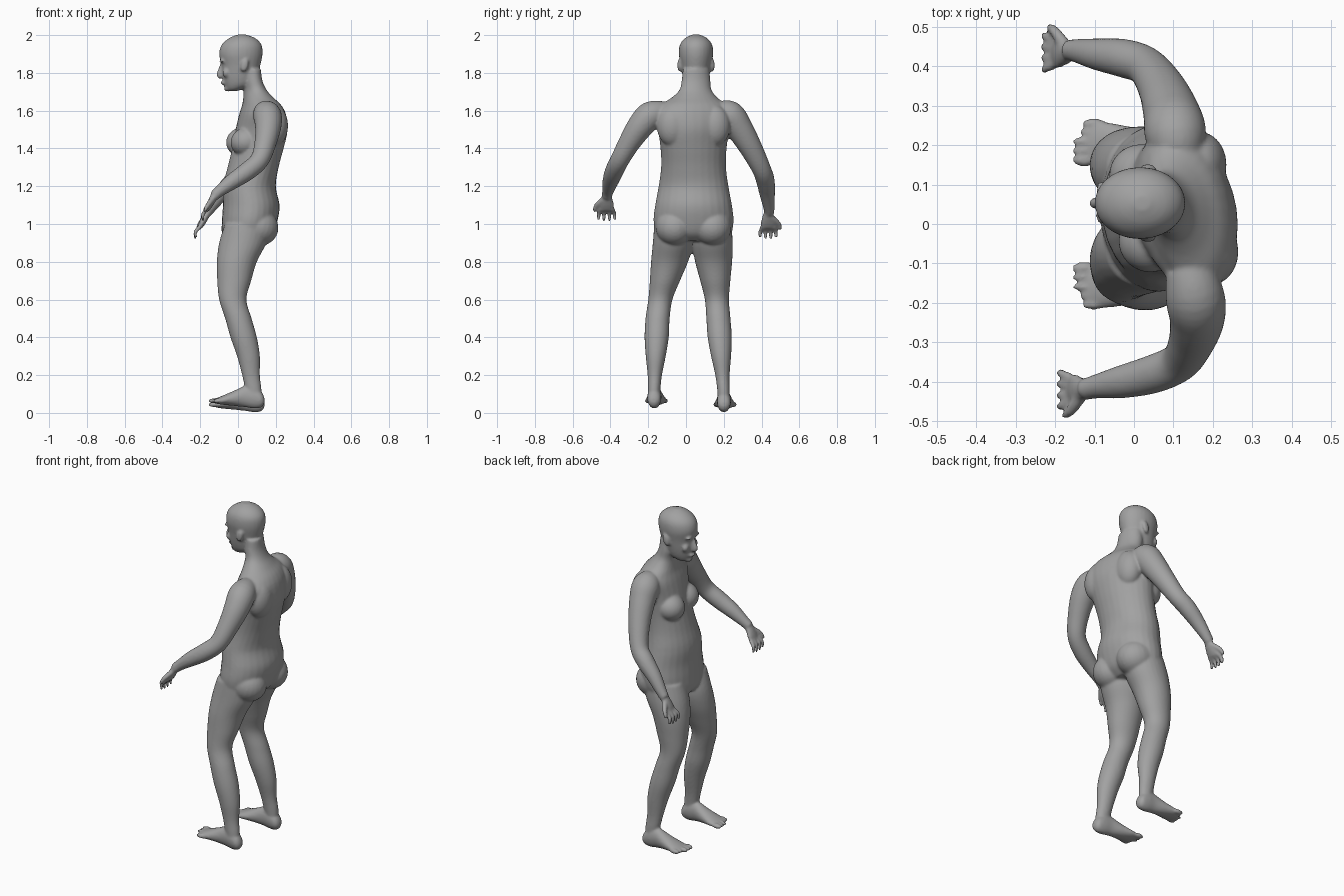
import bpy
import bmesh
from math import sin, cos, pi
from mathutils import Vector, Matrix

cube = bpy.data.objects.get("Cube")
if cube:
    bpy.data.objects.remove(cube, do_unlink=True)

skin = bpy.data.materials.new("plain_grey")
skin.use_nodes = True
grey = (0.36, 0.36, 0.36, 1)
skin.diffuse_color = grey
skin.node_tree.nodes["Principled BSDF"].inputs["Base Color"].default_value = grey

X, Y, Z = Vector((1, 0, 0)), Vector((0, 1, 0)), Vector((0, 0, 1))
SIDES = 28
parts = []


def finish(bm, name):
    bmesh.ops.recalc_face_normals(bm, faces=bm.faces)
    mesh = bpy.data.meshes.new(name)
    bm.to_mesh(mesh)
    bm.free()
    mesh.materials.append(skin)
    obj = bpy.data.objects.new(name, mesh)
    bpy.context.collection.objects.link(obj)
    parts.append(obj)
    return obj


def smooth_rows(rows, steps=5):
    """Catmull-Rom interpolation of every column."""
    out = []
    last = len(rows) - 1
    for i in range(last):
        quad = zip(rows[max(i - 1, 0)], rows[i], rows[i + 1], rows[min(i + 2, last)])
        quad = list(quad)
        for k in range(steps):
            t = k / steps
            out.append([b + (c - a) * t / 2 + (a - 2.5 * b + 2 * c - d / 2) * t * t
                        + (1.5 * (b - c) + (d - a) / 2) * t ** 3 for a, b, c, d in quad])
    out.append(list(rows[-1]))
    return out


def skin_rings(name, rings):
    """Closed skin over (centre, axis_u, axis_v) ellipses."""
    bm = bmesh.new()
    loops = []
    for centre, u, v in rings:
        angles = [2 * pi * k / SIDES for k in range(SIDES)]
        loops.append([bm.verts.new(centre + u * cos(a) + v * sin(a)) for a in angles])
    for low, high in zip(loops, loops[1:]):
        for k in range(SIDES):
            n = (k + 1) % SIDES
            bm.faces.new((low[k], low[n], high[n], high[k]))
    bm.faces.new(loops[0])
    bm.faces.new(loops[-1])
    return finish(bm, name)


def column(name, rows, yaw=lambda z: 0):
    """Horizontal rings from rows of z, front x, back x, half width, centre y."""
    rings = []
    for z, front, back, half, cy in smooth_rows(rows):
        u = X * (back - front) / 2
        v = Y * half + X * half * yaw(z)
        rings.append((Vector(((front + back) / 2, cy, z)), u, v))
    return skin_rings(name, rings)


def tube(name, rows):
    """Round limb from rows of x, y, z, radius."""
    rows = smooth_rows(rows)
    points = [Vector(r[:3]) for r in rows]
    rings = []
    for i, p in enumerate(points):
        d = (points[min(i + 1, len(points) - 1)] - points[max(i - 1, 0)]).normalized()
        u = d.cross(Vector((0.3, 0.9, 0.1))).normalized()
        rings.append((p, u * rows[i][3], d.cross(u) * rows[i][3]))
    return skin_rings(name, rings)


def blob(name, centre, radii, tilt=0):
    """Ellipsoid, tilted about y."""
    bm = bmesh.new()
    matrix = (Matrix.Translation(centre) @ Matrix.Rotation(tilt, 4, "Y")
              @ Matrix.Diagonal((*radii, 1)))
    bmesh.ops.create_uvsphere(bm, u_segments=24, v_segments=16, radius=1, matrix=matrix)
    return finish(bm, name)


# Torso and neck, shoulders turned a little
column("torso", [
    (.91, -.06, .14, .16, .04), (.95, -.085, .185, .2, .04), (1.02, -.085, .21, .212, .04),
    (1.1, -.08, .22, .203, .04), (1.2, -.08, .2, .185, .04), (1.3, -.055, .215, .172, .04),
    (1.4, -.03, .24, .175, .04), (1.5, -.01, .26, .19, .04), (1.58, .01, .25, .21, .035),
    (1.63, .025, .225, .175, .04), (1.67, .03, .185, .12, .045), (1.71, .03, .15, .085, .05),
    (1.76, .02, .128, .076, .053), (1.82, .02, .12, .07, .053),
], yaw=lambda z: -.15 * min(max((z - 1.2) * 4, 0), 1))

# Head and face
column("head", [
    (1.703, -.05, -.01, .02, .053), (1.715, -.062, .03, .04, .053), (1.74, -.073, .08, .058, .053),
    (1.78, -.082, .1, .07, .053), (1.84, -.088, .118, .081, .053), (1.9, -.1, .13, .091, .053),
    (1.95, -.086, .124, .085, .053), (1.985, -.045, .09, .057, .053), (2.003, 0, .04, .018, .053),
])
tube("nose", [(-.082, .053, 1.855, .009), (-.092, .053, 1.82, .012), (-.099, .053, 1.79, .015),
              (-.088, .053, 1.778, .014)])
blob("lips", (-.078, .053, 1.748), (.014, .024, .012))
blob("chin", (-.055, .053, 1.718), (.02, .025, .017))
for s in (-1, 1):
    blob("ear", (.035, .053 + s * .087, 1.84), (.02, .012, .036), .25)
    blob("brow", (-.084, .053 + s * .032, 1.862), (.014, .024, .008))
    blob("cheek", (-.062, .053 + s * .04, 1.8), (.02, .022, .025))

# Paired trunk volumes
for s in (-1, 1):
    blob("breast", (.03 - s * .012, .04 + s * .083, 1.435), (.082, .08, .075), -.3)
    blob("buttock", (.105, .04 + s * .1, .985), (.11, .102, .1), .3)
    blob("shoulder_blade", (.18 - s * .015, .04 + s * .11, 1.52), (.07, .085, .11))

# Arms
tube("right_arm", [
    (.14, -.11, 1.59, .06), (.155, -.185, 1.575, .075), (.16, -.24, 1.52, .07),
    (.145, -.3, 1.43, .058), (.115, -.35, 1.34, .05), (.05, -.38, 1.28, .049),
    (-.03, -.4, 1.225, .042), (-.1, -.413, 1.172, .03), (-.125, -.42, 1.15, .028)])
tube("left_arm", [
    (.11, .17, 1.59, .06), (.105, .23, 1.575, .078), (.095, .28, 1.51, .072),
    (.07, .345, 1.4, .06), (.03, .4, 1.29, .05), (-.025, .42, 1.23, .049),
    (-.09, .43, 1.16, .041), (-.15, .44, 1.08, .029), (-.165, .44, 1.06, .027)])


# Hands: palm, four fingers and a thumb
def hand(side, wrist, s):
    w = Vector(wrist)
    axis = Vector((-.4, 0, -.8)).normalized()
    across = Y * s
    flat = axis.cross(Y)
    palm = [(0, .026, .02), (.03, .034, .019), (.06, .041, .016), (.085, .036, .011)]
    skin_rings(side + "_palm", [(w + axis * d, across * a, flat * t)
                                for d, a, t in smooth_rows(palm)])
    for i in range(4):
        fan = i - 1.5
        root = w + axis * .075 + across * fan * .02
        knuckle = root + axis * .035 + across * fan * .008 - X * .012
        tip = knuckle + axis * (.045 - .007 * abs(fan)) + X * .02
        tube(side + "_finger", [(*root, .0115), (*knuckle, .0105), (*tip, .0075)])
    base = w + axis * .025 - across * .02
    joint = base + axis * .035 - across * .035 - X * .01
    tip = joint + axis * .035 - across * .012
    tube(side + "_thumb", [(*base, .016), (*joint, .013), (*tip, .008)])


hand("right", (-.125, -.42, 1.15), 1)
hand("left", (-.165, .435, 1.055), -1)


# Legs and feet
def leg(side, s, hip, knee, ankle, toe, lift):
    def line(z):
        if z > .55:
            return knee + (hip - knee) * min((z - .55) / .3, 1.1)
        return ankle + (knee - ankle) * max(z - .1, 0) / .45

    shape = [(.06, .06, .125, .03), (.12, .04, .125, .033), (.2, .022, .116, .038),
             (.3, -.005, .116, .053), (.4, -.04, .1, .064), (.5, -.068, .072, .064),
             (.6, -.1, .045, .064), (.7, -.11, .07, .08), (.8, -.112, .1, .098),
             (.9, -.1, .15, .108), (1, -.07, .17, .1)]
    column(side + "_leg", [(*row, line(row[0])) for row in shape])

    foot = [(.14, .03, .06, .016), (.125, .01, .09, .032), (.09, .003, .12, .037),
            (.04, .01, .125, .037), (-.02, .017, .098, .046), (-.08, .023, .072, .056),
            (-.115, .029, .058, .053), (-.128, .034, .05, .045)]
    rings = []
    for x, low, high, half in smooth_rows(foot):
        cy = ankle + (toe - ankle) * (.13 - x) / .25
        rings.append((Vector((x, cy, (low + high) / 2 + lift)), Y * half, Z * (high - low) / 2))
    skin_rings(side + "_foot", rings)
    for i in range(5):
        radius = .017 if i == 0 else .0115
        y = toe + s * (-.043 + i * .0235)
        blob(side + "_toe", (-.126 + .006 * i * (i > 2), y, .044 + lift), (.032, radius, .014))


leg("left", 1, .142, .168, .2, .205, 0)
leg("right", -1, -.075, -.148, -.17, -.155, .02)

# Fuse the parts into one soft skin
bpy.ops.object.select_all(action="DESELECT")
for obj in parts:
    obj.select_set(True)
body = parts[0]
bpy.context.view_layer.objects.active = body
bpy.ops.object.join()
body.name = "human_body"
fuse = body.modifiers.new("fuse", "REMESH")
fuse.mode = "VOXEL"
fuse.voxel_size = .007
relax = body.modifiers.new("relax", "SMOOTH")
relax.factor = .5
relax.iterations = 6
for name in ("fuse", "relax"):
    bpy.ops.object.modifier_apply(modifier=name)
bpy.ops.object.shade_smooth_by_angle(angle=pi / 3)
